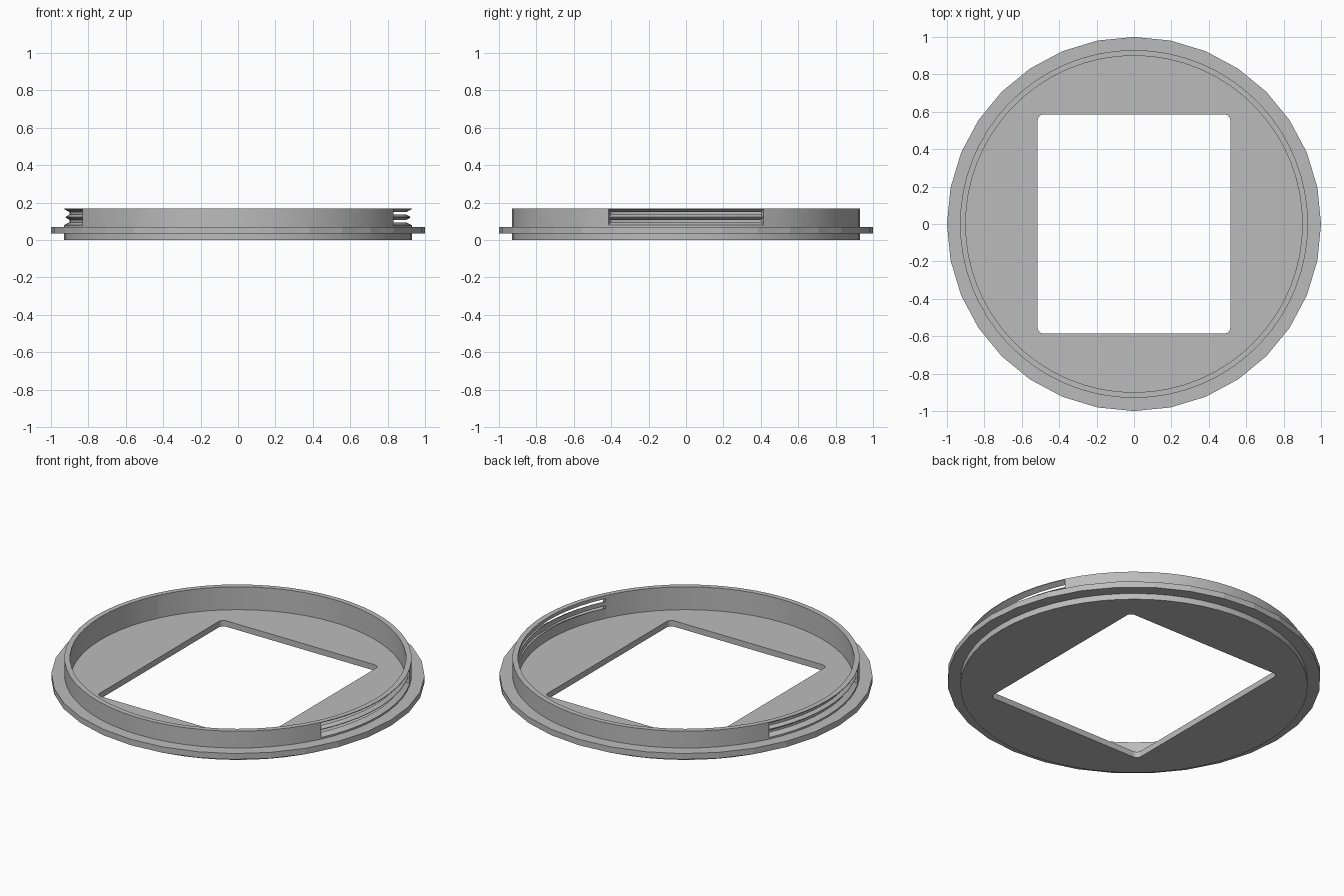
import bpy, bmesh
from math import cos, sin, radians, asin, degrees, pi

cube = bpy.data.objects.get("Cube")
if cube:
    bpy.data.objects.remove(cube, do_unlink=True)

grey = bpy.data.materials.new("mid grey")
grey.use_nodes = True
grey.diffuse_color = (0.5, 0.5, 0.5, 1)
grey.node_tree.nodes["Principled BSDF"].inputs["Base Color"].default_value = grey.diffuse_color

RIM, BORE, TOP = 0.93, 0.90, 0.17
FLOOR, FLANGE = 0.035, 0.07


def sweep(bm, profile, start, end, steps):
    """Turn a closed (radius, height) profile about z; angles in degrees."""
    full = end - start >= 360
    rings = []
    for i in range(steps if full else steps + 1):
        a = radians(start + (end - start) * i / steps)
        rings.append([bm.verts.new((r * cos(a), r * sin(a), z)) for r, z in profile])
    n = len(profile)
    for i in range(steps):
        p, q = rings[i], rings[(i + 1) % len(rings)]
        for j in range(n):
            k = (j + 1) % n
            bm.faces.new((p[j], q[j], q[k], p[k]))
    if not full:
        bm.faces.new(rings[0])
        bm.faces.new(rings[-1])


def finish(name, bm, smooth=True):
    bmesh.ops.recalc_face_normals(bm, faces=bm.faces)
    mesh = bpy.data.meshes.new(name)
    bm.to_mesh(mesh)
    bm.free()
    mesh.materials.append(grey)
    ob = bpy.data.objects.new(name, mesh)
    bpy.context.collection.objects.link(ob)
    if smooth:
        bpy.ops.object.select_all(action='DESELECT')
        ob.select_set(True)
        bpy.context.view_layer.objects.active = ob
        bpy.ops.object.shade_smooth_by_angle(angle=radians(20))
    return ob


# Floor plate: a round outline with a rounded rectangular opening
def add_outline(curve, points):
    spline = curve.splines.new('POLY')
    spline.points.add(len(points) - 1)
    for p, (x, y) in zip(spline.points, points):
        p.co = (x, y, 0, 1)
    spline.use_cyclic_u = True


plate = bpy.data.curves.new("floor_plate", 'CURVE')
plate.dimensions = '2D'
plate.fill_mode = 'BOTH'
plate.extrude = FLOOR / 2
add_outline(plate, [(RIM * cos(2 * pi * i / 64), RIM * sin(2 * pi * i / 64)) for i in range(64)])
half_x, half_y, corner = 0.515, 0.585, 0.03
opening = []
for c, (sx, sy) in enumerate([(1, 1), (-1, 1), (-1, -1), (1, -1)]):
    for i in range(7):
        a = radians(90 * c + 15 * i)
        opening.append((sx * (half_x - corner) + corner * cos(a),
                        sy * (half_y - corner) + corner * sin(a)))
add_outline(plate, opening)
plate.materials.append(grey)
floor = bpy.data.objects.new("floor_plate", plate)
floor.location.z = FLOOR / 2
bpy.context.collection.objects.link(floor)
bpy.ops.object.select_all(action='DESELECT')
floor.select_set(True)
bpy.context.view_layer.objects.active = floor
bpy.ops.object.convert(target='MESH')

# Faceted flange
bm = bmesh.new()
sweep(bm, [(0.915, FLOOR), (1, FLOOR), (1, FLANGE), (0.915, FLANGE)], 0, 360, 32)
finish("flange", bm, smooth=False)

# Plain wall: a low ring plus the front and back arcs
slot = degrees(asin(0.415 / RIM))
bm = bmesh.new()
plain = [(BORE, FLOOR), (RIM, FLOOR), (RIM, TOP), (BORE, TOP)]
for middle in (90, 270):
    sweep(bm, plain, middle - 90 + slot, middle + 90 - slot, 22)
finish("wall", bm)

# Right thread: grooves that break through the wall, leaving open slits
bm = bmesh.new()
lower = [(BORE, FLOOR), (RIM, FLOOR), (RIM, 0.08), (BORE, 0.095)]
tooth = [(BORE, 0.108), (0.922, 0.121), (0.922, 0.124), (BORE, 0.136)]
lip = [(BORE, 0.150), (RIM, 0.166), (RIM, TOP), (BORE, TOP)]
for part in (lower, tooth, lip):
    sweep(bm, part, -slot, slot, 10)
finish("slotted_thread", bm)

# Opposite thread: the same grooves, closed on the inside
bm = bmesh.new()
root = BORE + 0.002
closed = lower[:3] + [(root, 0.095), (root, 0.108)] + tooth[1:3] + \
    [(root, 0.136), (root, 0.150)] + lip[1:]
sweep(bm, closed, 180 - slot, 180 + slot, 10)
finish("closed_thread", bm)
